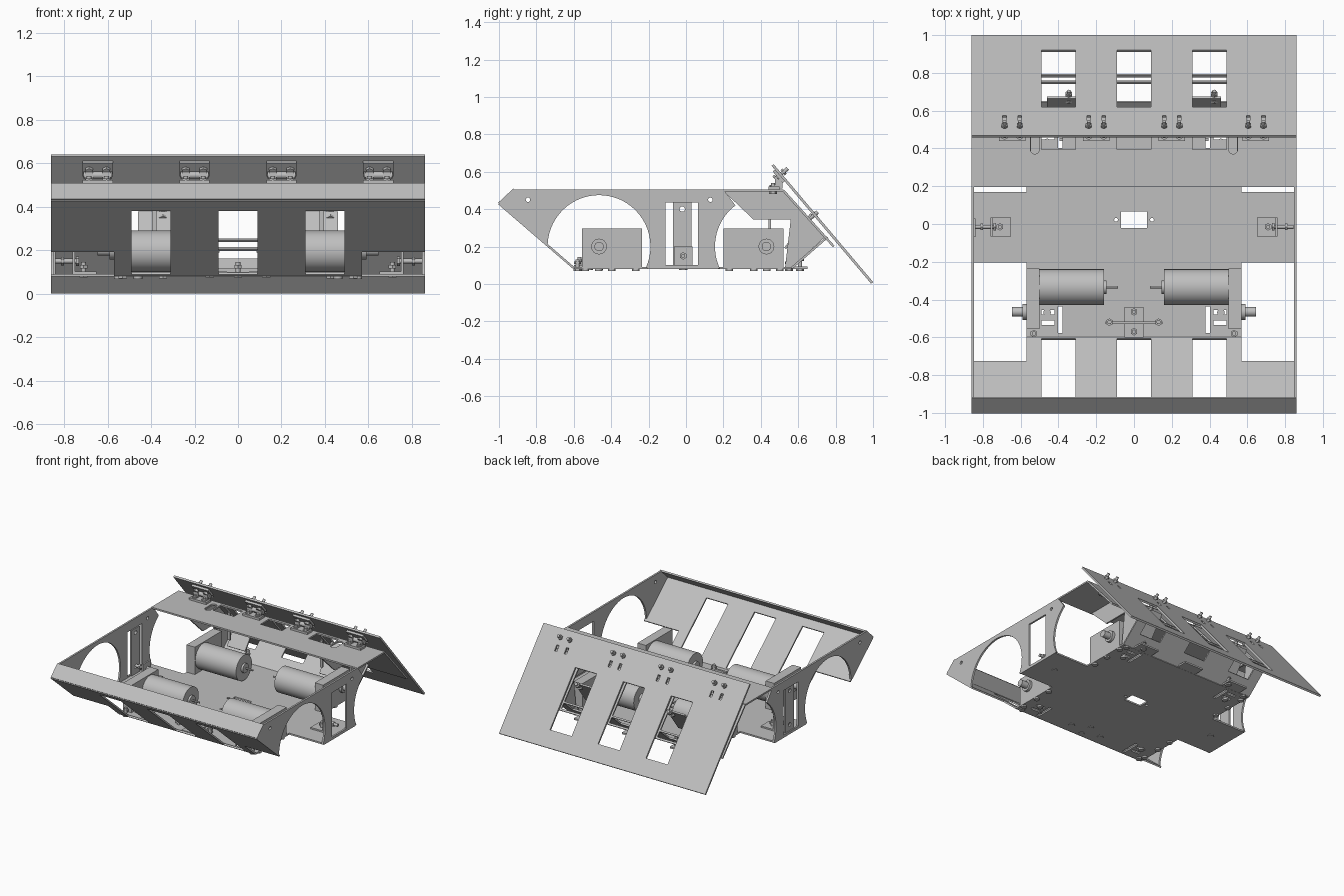
import bpy, math
from mathutils import Vector, Matrix

cube = bpy.data.objects.get("Cube")
if cube:
    bpy.data.objects.remove(cube)

grey = bpy.data.materials.new("light grey metal")
grey.use_nodes = True
COLOR = (0.52, 0.52, 0.52, 1)
grey.diffuse_color = COLOR
grey.node_tree.nodes["Principled BSDF"].inputs["Base Color"].default_value = COLOR

X, Y, Z = Vector((1, 0, 0)), Vector((0, 1, 0)), Vector((0, 0, 1))
MID = -0.0175          # fore-aft symmetry line of the chassis
HALF = 0.86            # half width
SLOTS = (-0.4, 0, 0.4)


def plate(name, outline, holes=(), origin=(0, 0, 0), u=X, v=Y, thick=0.012):
    """Sheet cut from a 2D outline with holes, placed on the u/v plane."""
    curve = bpy.data.curves.new(name, 'CURVE')
    curve.dimensions, curve.fill_mode, curve.extrude = '2D', 'BOTH', thick / 2
    for loop in (outline, *holes):
        spline = curve.splines.new('POLY')
        spline.points.add(len(loop) - 1)
        for p, (a, b) in zip(spline.points, loop):
            p.co = (a, b, 0, 1)
        spline.use_cyclic_u = True
    tmp = bpy.data.objects.new(name, curve)
    bpy.context.collection.objects.link(tmp)
    dg = bpy.context.evaluated_depsgraph_get()
    mesh = bpy.data.meshes.new_from_object(tmp.evaluated_get(dg))
    bpy.data.objects.remove(tmp)
    mesh.materials.clear()
    mesh.materials.append(grey)
    for poly in mesh.polygons:
        poly.use_smooth = False
        poly.material_index = 0
    frame = Matrix((u, v, u.cross(v))).transposed().to_4x4()
    mesh.transform(Matrix.Translation(origin) @ frame)
    obj = bpy.data.objects.new(name, mesh)
    bpy.context.collection.objects.link(obj)
    return obj


def rect(a0, a1, b0, b1):
    return [(a0, b0), (a1, b0), (a1, b1), (a0, b1)]


def arc(cx, cy, r, a0, a1, n=32):
    angles = [math.radians(a0 + (a1 - a0) * i / n) for i in range(n + 1)]
    return [(cx + r * math.cos(a), cy + r * math.sin(a)) for a in angles]


def circle(cx, cy, r):
    return arc(cx, cy, r, 0, 345, 23)


def slope(name, start, end, outline, holes=(), thick=0.012):
    """Plate rising from start to end in the y/z plane; v is the run along it."""
    a, b = Vector((0, *start)), Vector((0, *end))
    return plate(name, outline, holes, a, X, (b - a).normalized(), thick)


def box(name, x0, x1, y0, y1, z0, z1):
    return plate(name, rect(x0, x1, y0, y1), (), (0, 0, (z0 + z1) / 2), thick=z1 - z0)


def rod(name, a, b, r, sides=24):
    a, b = Vector(a), Vector(b)
    bpy.ops.mesh.primitive_cylinder_add(vertices=sides, radius=r, depth=(b - a).length,
                                        location=(a + b) / 2)
    obj = bpy.context.object
    obj.name = name
    obj.rotation_euler = (b - a).to_track_quat('Z', 'Y').to_euler()
    obj.data.materials.append(grey)
    if sides > 8:
        bpy.ops.object.shade_smooth_by_angle(angle=math.radians(40))
    return obj


def bolt(name, base, direction, length, r=0.011):
    base, d = Vector(base), Vector(direction).normalized()
    rod(name + "_shank", base, base + d * length, r, 12)
    rod(name + "_head", base, base + d * 0.014, r * 2, 6)
    rod(name + "_nut", base + d * length * 0.6, base + d * (length * 0.6 + 0.014), r * 1.8, 6)


# Cross-shaped floor with its cut-outs
NARROW = 0.57
right_edge = [(NARROW, -0.6), (NARROW, -0.205), (HALF, -0.205),
              (HALF, 0.17), (NARROW, 0.17), (NARROW, 0.565)]
floor_outline = right_edge + [(-x, y) for x, y in reversed(right_edge)]
floor_holes = [rect(-0.07, 0.07, -0.02, 0.065), circle(-0.095, 0.022, 0.01), circle(0.095, 0.022, 0.01)]
for sx in (-1, 1):
    for sy in (-1, 1):
        c = MID + sy * 0.49
        floor_holes.append(rect(sx * 0.39 - 0.012, sx * 0.39 + 0.012, c - 0.07, c + 0.07))
        for d in (-0.015, 0.04):
            floor_holes.append(rect(sx * 0.455 - 0.035, sx * 0.455 + 0.035,
                                    c + d - 0.011, c + d + 0.011))
plate("floor", floor_outline, floor_holes, (0, 0, 0.085))

# Side panels with wheel arches and a window
side_outline = [(-1, 0.43), (-0.92, 0.505), (0.2, 0.505)]
side_outline += arc(0.43, 0.2, 0.275, 127, 205)
side_outline += arc(-0.465, 0.2, 0.275, -24.7, 179)
side_holes = [rect(-0.11, 0.065, 0.1, 0.435), circle(-0.845, 0.45, 0.012), circle(0.13, 0.45, 0.012)]
for s, side in ((-1, "right"), (1, "left")):
    plate(side + "_side_panel", side_outline, side_holes, (s * 0.853, 0, 0), Y, Z, 0.014)
plate("window_strip", rect(-0.07, 0.03, 0.085, 0.435),
      [circle(-0.02, 0.4, 0.014), circle(-0.02, 0.145, 0.014)], (-0.845, 0, 0), Y, Z)

# Front sloping plate with slots, and its folded lip
edge = [(NARROW, 0), (NARROW, 0.172), (HALF, 0.172), (HALF, 0.528)]
slope("front_plate", (-0.6, 0.085), (-1, 0.43), edge + [(-x, v) for x, v in reversed(edge)],
      [rect(c - 0.09, c + 0.09, 0.012, 0.459) for c in SLOTS])
slope("front_lip", (-1, 0.43), (-0.92, 0.505), rect(-HALF, HALF, 0, 0.11))

# Rear skirt with floor tabs
slope("rear_skirt", (0.565, 0.085), (0.755, 0.25), rect(-NARROW, NARROW, 0, 0.252),
      [rect(c - 0.09, c + 0.09, 0.11, 0.24) for c in SLOTS])
for c in SLOTS:
    box("rear_tab", c - 0.08, c + 0.08, 0.565, 0.65, 0.08, 0.092)

# Rear deck, inner flap and hinged outer plate
deck_holes = [rect(c - 0.09, c + 0.09, 0.395, 0.5) for c in SLOTS]
for s in (-1, 1):
    c = s * 0.525
    deck_holes.append(arc(c, 0.395, 0.024, 180, 360, 10) + arc(c, 0.46, 0.024, 0, 180, 10))
plate("rear_deck", rect(-HALF, HALF, 0.195, 0.52), deck_holes, (0, 0, 0.5))
slope("inner_flap", (0.52, 0.5), (0.79, 0.2), rect(-HALF, HALF, 0, 0.404),
      [rect(c - 0.09, c + 0.09, 0.03, 0.39) for c in SLOTS])
HINGES = (-0.645, -0.2, 0.2, 0.645)
outer_holes = [rect(c - 0.09, c + 0.09, 0.235, 0.70) for c in SLOTS]
outer_holes += [rect(c + d - 0.01, c + d + 0.01, 0.12, 0.165) for c in HINGES for d in (-0.04, 0.04)]
slope("outer_plate", (0.463, 0.636), (0.995, 0.006), rect(-HALF, HALF, 0, 0.825), outer_holes, 0.014)

# Gussets below the deck
for s in (-1, 1):
    plate("deck_gusset", [(0.2, 0.497), (0.52, 0.497), (0.655, 0.345), (0.36, 0.345)],
          (), (s * 0.55, 0, 0), Y, Z)
    plate("skirt_gusset", [(0.53, 0.09), (0.57, 0.09), (0.74, 0.25), (0.655, 0.345), (0.56, 0.345)],
          (), (s * 0.55, 0, 0), Y, Z)

# Hinges between the deck and the outer plate
for c in HINGES:
    box("hinge_foot", c - 0.07, c + 0.07, 0.44, 0.5, 0.506, 0.522)
    slope("hinge_leaf", (0.47, 0.606), (0.52, 0.547), rect(c - 0.07, c + 0.07, 0, 0.08), (), 0.016)
    rod("hinge_pin", (c - 0.065, 0.495, 0.545), (c + 0.065, 0.495, 0.545), 0.016, 16)
    for d in (-0.04, 0.04):
        box("hinge_knuckle", c + d - 0.018, c + d + 0.018, 0.475, 0.515, 0.51, 0.56)
        bolt("deck_bolt", (c + d, 0.465, 0.48), Z, 0.06)
        bolt("leaf_bolt", (c + d, 0.475, 0.56), (0, 0.77, 0.64), 0.09, 0.01)

# Gearmotors at the four wheels
for s in (-1, 1):
    for t in (-1, 1):
        def at(x, d, z):
            return (s * x, MID + t * d, z)
        y0, y1 = sorted((MID + t * 0.218, MID + t * 0.538))
        x0, x1 = sorted((s * 0.5, s * 0.57))
        box("gearbox", x0, x1, y0, y1, 0.088, 0.297)
        rod("motor_body", at(0.5, 0.317, 0.195), at(0.16, 0.317, 0.195), 0.095, 40)
        rod("motor_cap", at(0.16, 0.317, 0.195), at(0.145, 0.317, 0.195), 0.035)
        rod("motor_tip", at(0.145, 0.317, 0.195), at(0.085, 0.317, 0.195), 0.006, 12)
        rod("axle_collar", at(0.57, 0.4475, 0.2), at(0.59, 0.4475, 0.2), 0.042)
        rod("axle", at(0.58, 0.4475, 0.2), at(0.645, 0.4475, 0.2), 0.025)
        for x, d in ((0.55, 0.25), (0.55, 0.38), (0.55, 0.52), (0.46, 0.45)):
            rod("floor_screw", at(x, d, 0.068), at(x, d, 0.085), 0.02, 12)

# Angle brackets by the side windows
for s in (-1, 1):
    x0, x1 = sorted((s * 0.65, s * 0.76))
    box("bracket_foot", x0, x1, -0.065, 0.035, 0.09, 0.102)
    plate("bracket_upright", rect(-0.065, 0.035, 0.09, 0.2), (), (s * 0.755, 0, 0), Y, Z)
    bolt("bracket_side_bolt", (s * 0.73, -0.015, 0.15), (s, 0, 0), 0.115)
    bolt("bracket_floor_bolt", (s * 0.71, -0.015, 0.075), Z, 0.07)

# Bumper clamp at the front and support arms at the rear
box("clamp_foot", -0.05, 0.05, -0.6, -0.44, 0.09, 0.1)
box("clamp_bar", -0.15, 0.15, -0.53, -0.515, 0.1, 0.115)
for x, y in ((-0.13, -0.52), (0.13, -0.52), (0, -0.57), (0, -0.465)):
    bolt("clamp_bolt", (x, y, 0.075), Z, 0.07)
for x in (-0.385, 0.385):
    slope("support_arm", (0.53, 0.19), (0.67, 0.375), rect(x - 0.075, x + 0.075, 0, 0.232))
    box("support_post", x - 0.01, x + 0.01, 0.44, 0.455, 0.29, 0.495)
    bolt("support_bolt", (x + 0.04, 0.65, 0.34), (0, 0.77, 0.64), 0.07)
    bolt("tab_bolt", (x + 0.04, 0.61, 0.07), Z, 0.09)
for x in (-0.53, 0.53):
    bolt("corner_bolt", (x, -0.58, 0.07), Z, 0.06)
    bolt("corner_bolt", (x, 0.55, 0.07), Z, 0.06)
